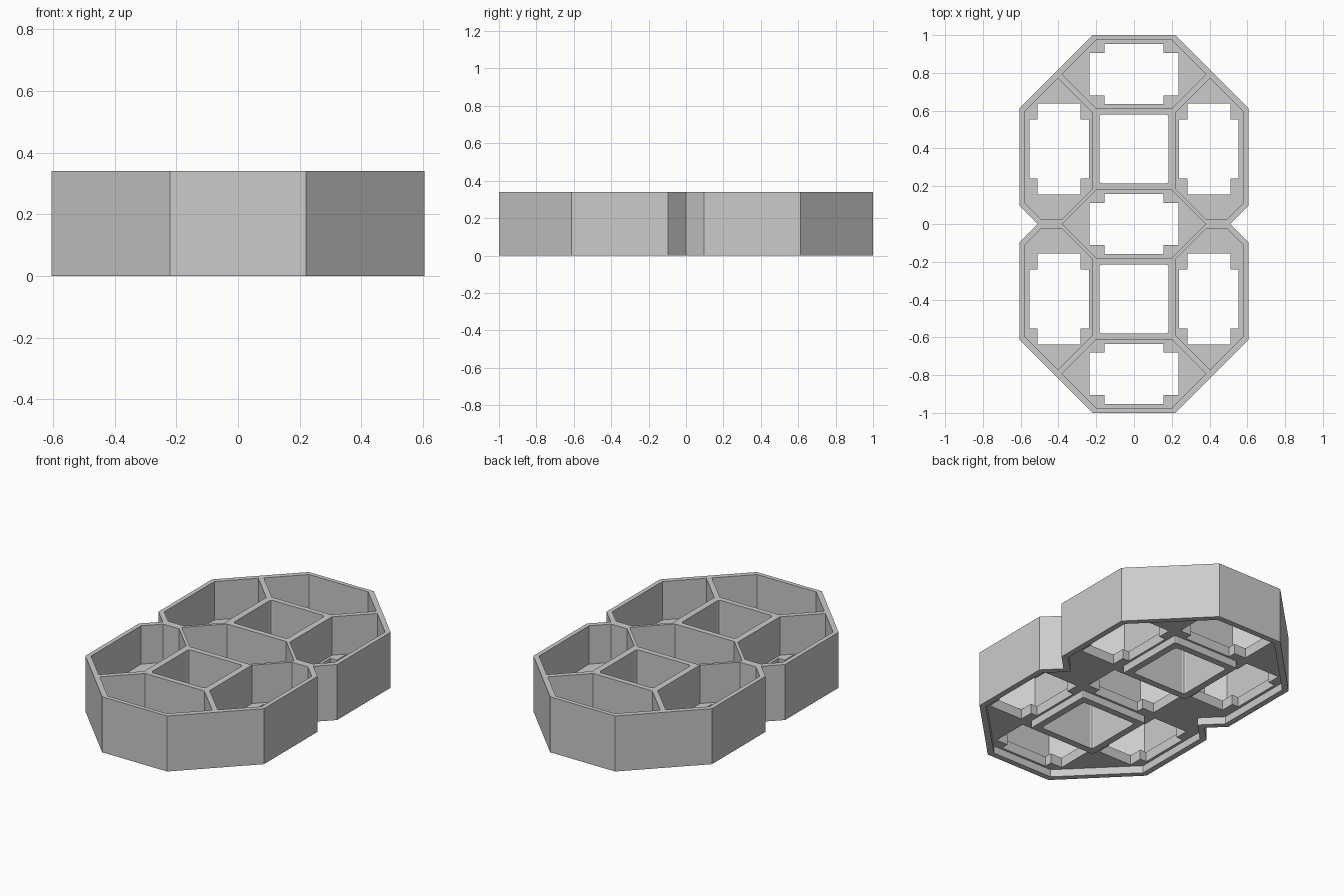
import bpy, bmesh

cube = bpy.data.objects.get("Cube")
if cube:
    bpy.data.objects.remove(cube, do_unlink=True)

HEIGHT = 0.34
RECESS = 0.045      # underside hollow
FLOOR = 0.105       # top of the cell floors
SQUARE_Y = 0.397    # centre of each open shaft

grey = bpy.data.materials.new("light_grey")
grey.use_nodes = True
grey.diffuse_color = (0.6, 0.6, 0.6, 1)
grey.node_tree.nodes["Principled BSDF"].inputs["Base Color"].default_value = (0.6, 0.6, 0.6, 1)


def prism(name, points, z0, z1):
    """Extrude a counter-clockwise outline from z0 to z1."""
    bm = bmesh.new()
    face = bm.faces.new([bm.verts.new((x, y, z0)) for x, y in points])
    side = bmesh.ops.extrude_face_region(bm, geom=[face])
    for v in side["geom"]:
        if isinstance(v, bmesh.types.BMVert):
            v.co.z = z1
    bmesh.ops.recalc_face_normals(bm, faces=bm.faces)
    mesh = bpy.data.meshes.new(name)
    bm.to_mesh(mesh)
    bm.free()
    mesh.materials.append(grey)
    obj = bpy.data.objects.new(name, mesh)
    bpy.context.collection.objects.link(obj)
    return obj


def combine(target, points, z0, z1, operation="DIFFERENCE"):
    """Cut or join a prism with the target, then drop the helper."""
    tool = prism("helper", points, z0, z1)
    tool.hide_render = True
    mod = target.modifiers.new("shape", "BOOLEAN")
    mod.operation = operation
    mod.solver = "EXACT"
    mod.object = tool
    bpy.context.view_layer.objects.active = target
    bpy.ops.object.modifier_apply(modifier=mod.name)
    bpy.data.objects.remove(tool, do_unlink=True)


def mirror_quarter(quarter):
    """Complete an outline from its +x +y quarter, listed from the x axis up."""
    half = quarter + [(-x, y) for x, y in reversed(quarter)]
    lower = [(x, -y) for x, y in reversed(half) if y > 0]
    return half + lower


def shift(points, dx, dy):
    return [(x + dx, y + dy) for x, y in points]


def square(r, bevel):
    return mirror_quarter([(r, r - bevel), (r - bevel * 0.3, r - bevel * 0.3), (r - bevel, r)])


def plus(a, b, c, d):
    """Cross outline joining a box a by b with a box c by d (a > c, d > b)."""
    return mirror_quarter([(a, b), (c, b), (c, d)])


# Outer body with a pinched waist
body = mirror_quarter([(0.51, 0), (0.605, 0.095), (0.605, 0.613), (0.22, 1.0)])
tray = prism("tray", body, 0, HEIGHT)

# Hollow underside leaving a lip round the edge
combine(tray, mirror_quarter([(0.46, 0), (0.57, 0.11), (0.57, 0.6), (0.205, 0.965)]), -0.1, RECESS)

# Collars under the shafts, then the shafts themselves
for s in (-1, 1):
    combine(tray, shift(square(0.225, 0.01), 0, s * SQUARE_Y), 0, RECESS + 0.02, "UNION")
    combine(tray, shift(square(0.183, 0.015), 0, s * SQUARE_Y), -0.1, 0.5)

# Hexagonal cells on the centre line, each with a cross-shaped floor opening
hexagon = mirror_quarter([(0.381, 0), (0.2, 0.181)])
for y in (-0.793, 0, 0.793):
    combine(tray, shift(hexagon, 0, y), FLOOR, 0.5)
    combine(tray, shift(plus(0.235, 0.112, 0.157, 0.159), 0, y), -0.1, FLOOR + 0.01)

# Four side cells with the same opening turned a quarter
side_cell = [(0.403, 0.772), (0.222, 0.591), (0.222, 0.184), (0.382, 0.024),
             (0.49, 0.024), (0.578, 0.112), (0.578, 0.597)]
for sx in (-1, 1):
    for sy in (-1, 1):
        combine(tray, [(sx * x, sy * y) for x, y in side_cell], FLOOR, 0.5)
        opening = plus(0.157, 0.157, 0.114, 0.24)
        combine(tray, shift(opening, sx * 0.396, sy * 0.397), -0.1, FLOOR + 0.01)
